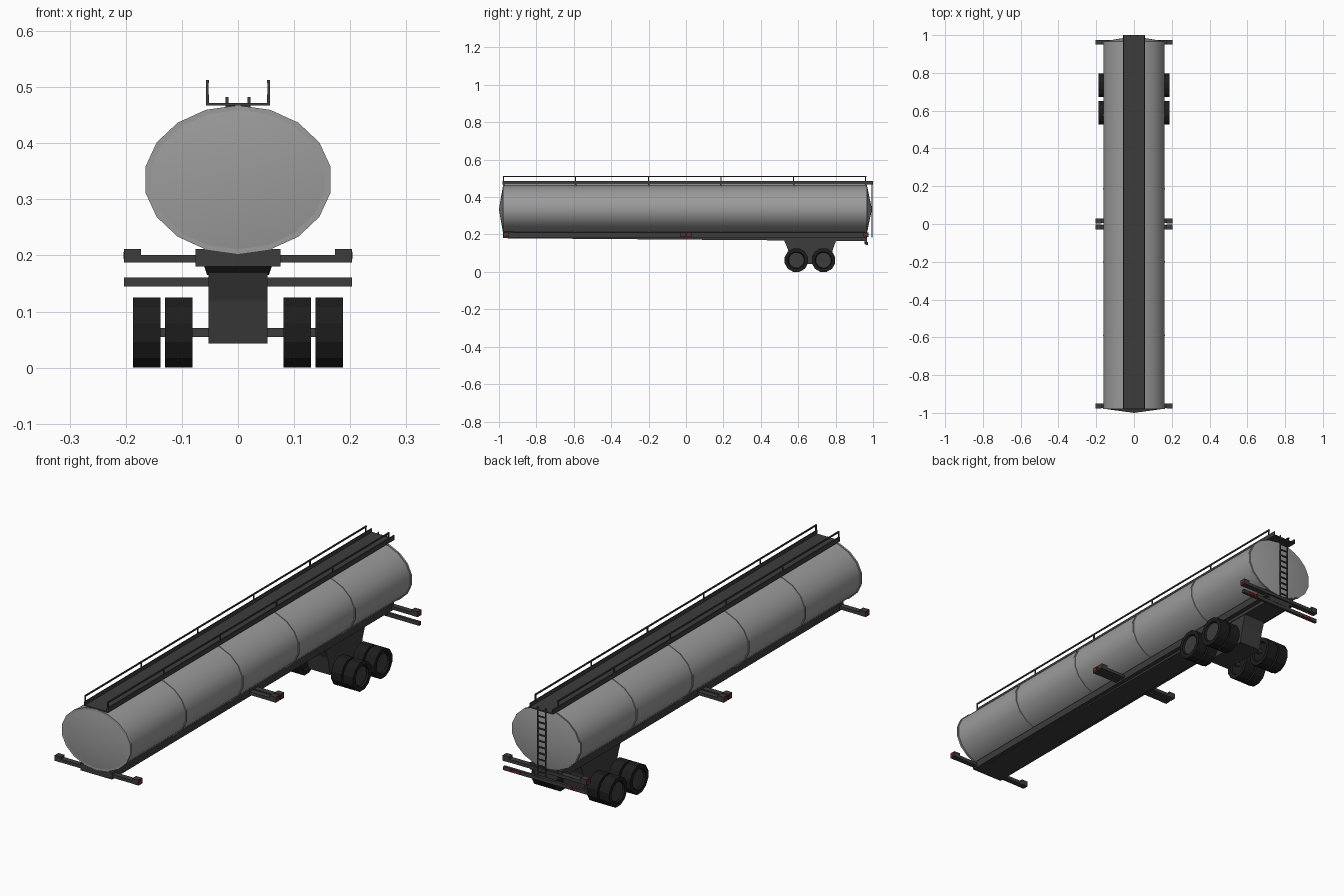
import bpy, bmesh, math

if "Cube" in bpy.data.objects:
    bpy.data.objects.remove(bpy.data.objects["Cube"])


def material(name, rgb):
    m = bpy.data.materials.new(name)
    m.diffuse_color = (*rgb, 1)
    m.use_nodes = True
    m.node_tree.nodes["Principled BSDF"].inputs["Base Color"].default_value = m.diffuse_color
    return m


STEEL = material("steel", (0.33, 0.33, 0.33))
DARK = material("dark_frame", (0.045, 0.045, 0.045))
RUBBER = material("rubber", (0.012, 0.012, 0.012))
RED = material("red_lens", (0.3, 0.01, 0.01))
ZC = 0.335


def finish(name, bm, mat, smooth=False):
    bmesh.ops.recalc_face_normals(bm, faces=bm.faces)
    me = bpy.data.meshes.new(name)
    bm.to_mesh(me)
    bm.free()
    ob = bpy.data.objects.new(name, me)
    bpy.context.collection.objects.link(ob)
    me.materials.append(mat)
    if smooth:
        bpy.ops.object.select_all(action='DESELECT')
        ob.select_set(True)
        bpy.context.view_layer.objects.active = ob
        bpy.ops.object.shade_smooth_by_angle(angle=math.radians(35))
    return ob


def loft(name, rings, mat, smooth=False):
    """Skin a list of equal-length point rings; single points become apexes."""
    bm = bmesh.new()
    rows = [[bm.verts.new(p) for p in r] for r in rings]
    for a, b in zip(rows, rows[1:]):
        n = max(len(a), len(b))
        for i in range(n):
            q = [a[i % len(a)], a[(i + 1) % n % len(a)],
                 b[(i + 1) % n % len(b)], b[i % len(b)]]
            bm.faces.new(list(dict.fromkeys(q)))
    for r in (rows[0], rows[-1]):
        if len(r) > 2:
            bm.faces.new(r)
    return finish(name, bm, mat, smooth)


def box(name, x, y, z, mat=DARK):
    ring = lambda h: [(x[0], y[0], h), (x[1], y[0], h), (x[1], y[1], h), (x[0], y[1], h)]
    return loft(name, [ring(z[0]), ring(z[1])], mat)


def mirrored_box(name, x, y, z, mat=DARK):
    for s, side in ((1, "right"), (-1, "left")):
        box(f"{name}_{side}", sorted((s * x[0], s * x[1])), y, z, mat)


def oval(y, a, b):
    return [(a * math.sin(math.tau * i / 18), y, ZC + b * math.cos(math.tau * i / 18))
            for i in range(18)]


# Oval tank with shallow conical ends
loft("tank", [[(0, -1.0, ZC)], oval(-0.978, 0.164, 0.13), oval(0.967, 0.164, 0.13),
              [(0, 0.994, ZC)]], STEEL, True)

# Hoops around the tank
posts = [-0.975, -0.59, -0.2, 0.187, 0.575, 0.96]
for i, y in enumerate(posts):
    loft(f"tank_hoop_{i}", [oval(y - 0.004, 0.1675, 0.1325), oval(y + 0.004, 0.1675, 0.1325)],
         STEEL, True)

# Roof walkway with raised edges and handrails
box("walkway", (-0.055, 0.055), (-0.98, 1.0), (0.467, 0.472))
mirrored_box("walkway_edge", (0.052, 0.057), (-0.98, 1.0), (0.467, 0.487))
mirrored_box("handrail", (0.052, 0.057), (-0.978, 0.964), (0.507, 0.513))
for i, y in enumerate(posts):
    mirrored_box(f"handrail_post_{i}", (0.053, 0.057), (y - 0.003, y + 0.003), (0.47, 0.51))

# Tapered chassis beam with side rails
rect = lambda y, w, z0, z1: [(-w, y, z0), (w, y, z0), (w, y, z1), (-w, y, z1)]
loft("chassis_beam", [rect(-0.978, 0.06, 0.18, 0.215), rect(0.967, 0.055, 0.165, 0.215)], DARK)
box("chassis_plate", (-0.076, 0.076), (-0.978, 0.967), (0.18, 0.2))
mirrored_box("chassis_rail", (0.058, 0.076), (-0.978, 0.967), (0.18, 0.211))

# Suspension housing between the wheels
plan = lambda w, y0, y1, z: [(-w, y0, z), (w, y0, z), (w, y1, z), (-w, y1, z)]
loft("suspension_housing", [plan(0.053, 0.56, 0.77, 0.043), plan(0.053, 0.545, 0.785, 0.12),
                            plan(0.053, 0.522, 0.805, 0.175)], DARK)

# Light bars with raised end blocks and red side lenses
for name, y in (("front", -0.963), ("middle_a", -0.016), ("middle_b", 0.016), ("rear", 0.962)):
    box(f"{name}_light_bar", (-0.203, 0.203), (y - 0.012, y + 0.012), (0.187, 0.201))
    mirrored_box(f"{name}_light_block", (0.173, 0.203), (y - 0.013, y + 0.013), (0.187, 0.211))
    mirrored_box(f"{name}_side_lens", (0.202, 0.204), (y - 0.008, y + 0.008), (0.194, 0.206), RED)

# Rear bumper, its brackets and lenses
box("rear_bumper", (-0.203, 0.203), (0.96, 0.972), (0.145, 0.161))
mirrored_box("bumper_bracket", (0.035, 0.05), (0.955, 0.968), (0.15, 0.19))
for i, x in enumerate((0.12, 0.14, 0.16)):
    mirrored_box(f"tail_lens_{i}", (x, x + 0.012), (0.971, 0.974), (0.148, 0.158), RED)

# Rear ladder
mirrored_box("ladder_rail", (0.017, 0.022), (0.993, 0.998), (0.183, 0.482))
for i in range(11):
    z = 0.195 + i * 0.027
    box(f"ladder_rung_{i}", (-0.02, 0.02), (0.993, 0.998), (z, z + 0.005))


# Dual wheels: twelve-sided tyres with recessed hubs
def wheel_ring(x, y, r):
    return [(x, y + r * math.cos(math.tau * (i + 0.5) / 12),
             0.0625 + r * math.sin(math.tau * (i + 0.5) / 12)) for i in range(12)]


R = 0.0625 / math.cos(math.pi / 12)
for axle, y in (("front", 0.59), ("rear", 0.735)):
    box(f"{axle}_axle", (-0.18, 0.18), (y - 0.008, y + 0.008), (0.055, 0.071))
    for s, side in ((1, "right"), (-1, "left")):
        for pos, a, b in (("inner", 0.081, 0.13), ("outer", 0.138, 0.187)):
            loft(f"{axle}_{side}_{pos}_tyre",
                 [wheel_ring(s * (a + 0.008), y, 0.042), wheel_ring(s * a, y, 0.046),
                  wheel_ring(s * a, y, R), wheel_ring(s * b, y, R),
                  wheel_ring(s * b, y, 0.046), wheel_ring(s * (b - 0.008), y, 0.042)], RUBBER)
            hub = s * (b - 0.007)
            loft(f"{axle}_{side}_{pos}_hub",
                 [wheel_ring(hub - s * 0.004, y, 0.041), wheel_ring(hub, y, 0.041)], DARK)
